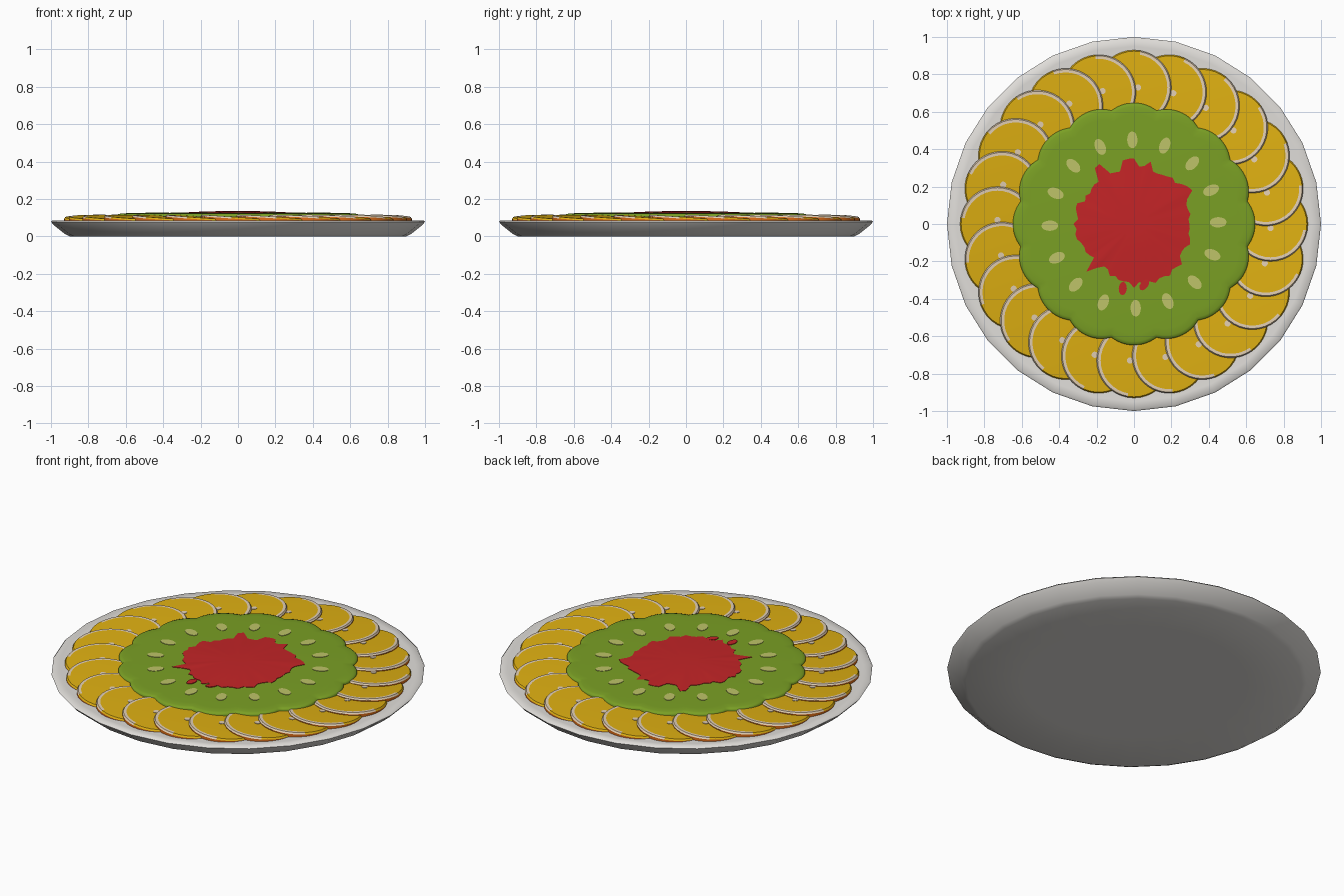
import bpy, bmesh, math, random
from mathutils import Matrix, Vector

if "Cube" in bpy.data.objects:
    bpy.data.objects.remove(bpy.data.objects["Cube"])

random.seed(4)
TAU = 2 * math.pi


def mat(name, r, g, b):
    m = bpy.data.materials.new(name)
    m.diffuse_color = (r, g, b, 1)
    m.use_nodes = True
    m.node_tree.nodes["Principled BSDF"].inputs["Base Color"].default_value = m.diffuse_color
    return m


white = mat("plate_white", .75, .73, .70)
flesh = mat("citrus_yellow", .73, .43, .006)
peel = mat("peel_orange", .75, .16, .01)
pith = mat("pith_cream", .76, .62, .45)
green = mat("kiwi_green", .195, .35, .018)
core = mat("kiwi_core", .52, .55, .14)
red = mat("berry_red", .55, .018, .02)


def finish(name, bm, mats, angle=None):
    bmesh.ops.recalc_face_normals(bm, faces=bm.faces[:])
    me = bpy.data.meshes.new(name)
    bm.to_mesh(me)
    bm.free()
    for m in mats:
        me.materials.append(m)
    ob = bpy.data.objects.new(name, me)
    bpy.context.collection.objects.link(ob)
    if angle:
        bpy.ops.object.select_all(action='DESELECT')
        ob.select_set(True)
        bpy.context.view_layer.objects.active = ob
        bpy.ops.object.shade_smooth_by_angle(angle=math.radians(angle))
    return ob


def loft(bm, rings, mtx=None, rule=None):
    """Skin closed rings of points, cap both ends; rule(ring, angle) gives material."""
    mtx = mtx or Matrix()
    vs = [[bm.verts.new(mtx @ Vector(p)) for p in ring] for ring in rings]
    n = len(vs[0])
    for k in range(len(vs) - 1):
        for i in range(n):
            j = (i + 1) % n
            f = bm.faces.new((vs[k][i], vs[k][j], vs[k + 1][j], vs[k + 1][i]))
            if rule:
                f.material_index = rule(k, TAU * (i + .5) / n)
    bm.faces.new(vs[0][::-1])
    top = bm.faces.new(vs[-1])
    if rule:
        top.material_index = rule(len(vs) - 1, 0)


def circle(n, r, z, cx=0, cy=0, sy=1, a0=0):
    return [(cx + r * math.cos(a0 + TAU * i / n), cy + r * sy * math.sin(a0 + TAU * i / n), z)
            for i in range(n)]


# plate: low-sided disc with flared rim
bm = bmesh.new()
loft(bm, [circle(28, r, z, a0=math.pi / 2) for r, z in
          ((.6, 0), (.90, 0), (.925, .012), (.985, .06), (1.0, .078), (.992, .086), (.95, .084), (.6, .08))])
finish("plate", bm, [white], 60)

# overlapping citrus slices, each tilted so its clockwise edge lies on top
SLICES, RAD = 24, .2
TOP = .102


def slice_rule(k, a):
    if k < 1:
        return 0                       # peel
    if k == 3:
        return 1                       # flesh
    return 2 if math.cos(a) > .2 else 1  # pith on the uppermost arc


bm = bmesh.new()
for s in range(SLICES):
    th = math.pi / 2 + TAU * s / SLICES
    # local x = clockwise direction, local y = outward
    m = Matrix.Translation((.73 * math.cos(th), .73 * math.sin(th), 0)) @ Matrix.Rotation(th - math.pi / 2, 4, 'Z')
    tilt = lambda pts: [(x, y, z + .07 * x) for x, y, z in pts]
    loft(bm, [circle(36, RAD, .078)] +
         [tilt(circle(36, r, z)) for r, z in ((RAD, TOP - .009), (RAD - .006, TOP), (RAD - .022, TOP + .0005))],
         m, slice_rule)
    # small pith dot in the middle
    loft(bm, [tilt(circle(10, .017, z, cx=.022)) for z in (TOP - .002, TOP + .003)], m, lambda k, a: 2)
finish("citrus_slices", bm, [peel, flesh, pith], 30)

# kiwi layer: scalloped disc made of sixteen merged slices
KIWI, N = 16, 256


def scallop(shrink, z):
    pts = []
    for i in range(N):
        a = TAU * i / N
        step = TAU / KIWI
        phi = (a + step / 2) % step - step / 2
        r = .45 * math.cos(phi) + math.sqrt(.039 - (.45 * math.sin(phi)) ** 2) - shrink
        pts.append((r * math.cos(a), r * math.sin(a), z))
    return pts


bm = bmesh.new()
loft(bm, [scallop(0, .085), scallop(0, .112), scallop(.006, .118), scallop(.02, .122), scallop(.06, .124)])
finish("kiwi_layer", bm, [green], 50)

# pale kiwi cores
bm = bmesh.new()
for s in range(KIWI):
    m = Matrix.Rotation(TAU * s / KIWI + .02, 4, 'Z')
    loft(bm, [circle(16, .045, z, cx=.45, sy=.62) for z in (.121, .1265)], m)
finish("kiwi_cores", bm, [core])

# berry centre: ragged, slightly domed patch
n = 72
edge = [.305 + .025 * math.sin(2 * TAU * i / n + .6) * math.sin(TAU * i / n)
        + random.uniform(-.018, .022) for i in range(n)]
for i, r in ((18, .35), (19, .35), (20, .345), (15, .345), (24, .37), (25, .365), (6, .36), (7, .35), (45, .36)):
    edge[i] = r


def ragged(f, z):
    return [(r * f * math.cos(TAU * i / n), r * f * math.sin(TAU * i / n), z) for i, r in enumerate(edge)]


bm = bmesh.new()
loft(bm, [ragged(1, .121), ragged(1, .1265), ragged(.8, .129), ragged(.55, .133), ragged(.25, .135)])
# loose berry drips
for x, y, r, t in ((-.06, -.345, .036, 1.5), (.055, -.325, .034, .9)):
    m = Matrix.Translation((x, y, 0)) @ Matrix.Rotation(t, 4, 'Z')
    loft(bm, [circle(12, r, z, sy=.6) for z in (.121, .1275)], m)
finish("berry_centre", bm, [red], 40)
